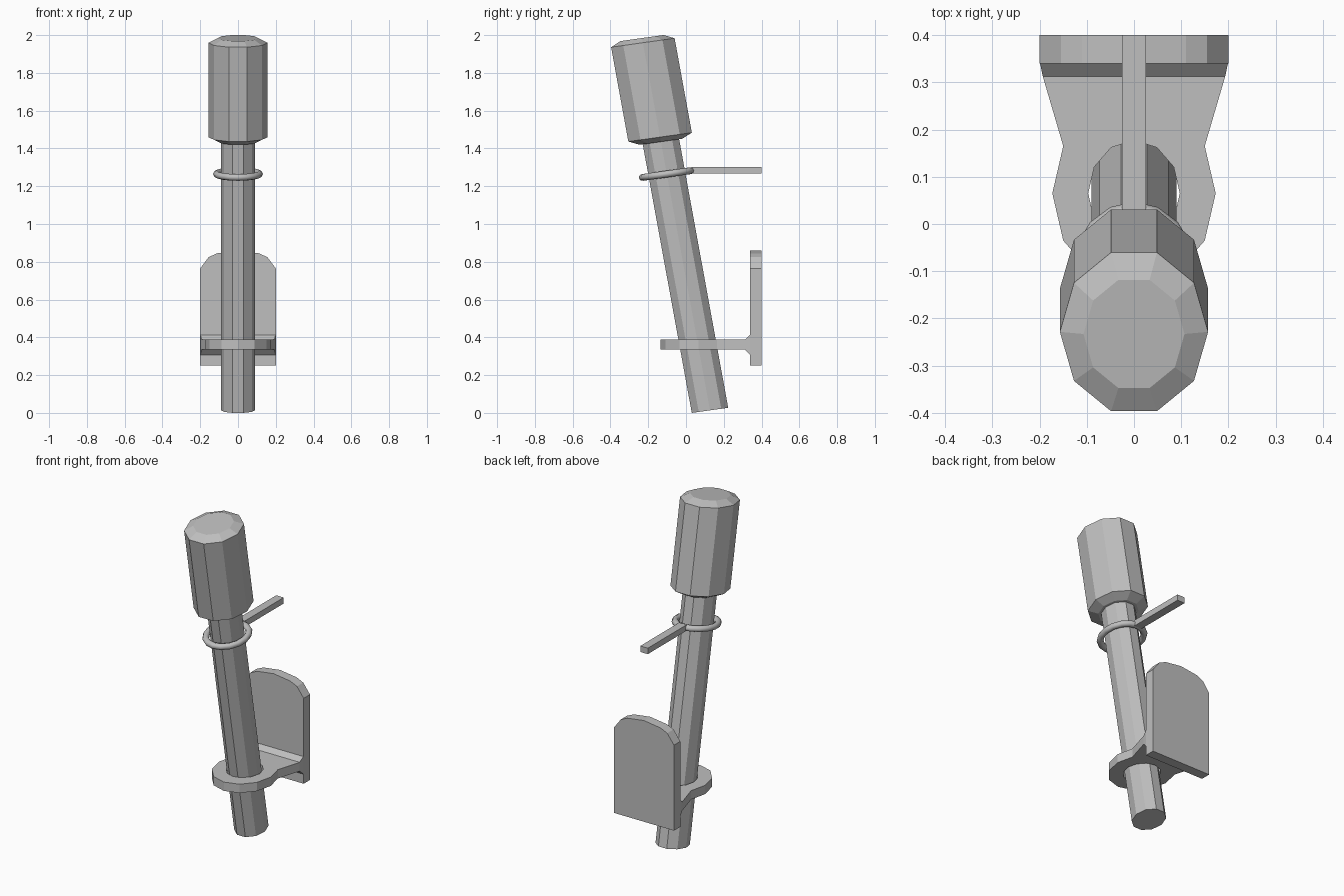
import bpy
import bmesh
from math import cos, sin, tau, radians
from mathutils import Matrix, Vector

if "Cube" in bpy.data.objects:
    bpy.data.objects.remove(bpy.data.objects["Cube"])

GREY = (0.52, 0.52, 0.52, 1)
mat = bpy.data.materials.new("plain grey")
mat.use_nodes = True
mat.diffuse_color = GREY
mat.node_tree.nodes["Principled BSDF"].inputs["Base Color"].default_value = GREY

# Leaning frame of the torch, slightly stretched from front to back
STRETCH = 1.14
LEAN = (Matrix.Translation((0, 0.127, 0.0135))
        @ Matrix.Diagonal((1, STRETCH, 1, 1))
        @ Matrix.Rotation(radians(9.1), 4, 'X'))


def finish(name, bm, matrix=Matrix(), smooth=False):
    bm.transform(matrix)
    bmesh.ops.recalc_face_normals(bm, faces=bm.faces)
    for f in bm.faces:
        f.smooth = smooth
    mesh = bpy.data.meshes.new(name)
    bm.to_mesh(mesh)
    bm.free()
    mesh.materials.append(mat)
    obj = bpy.data.objects.new(name, mesh)
    bpy.context.collection.objects.link(obj)
    return obj


def ring(bm, n, rx, ry, centre):
    return [bm.verts.new(Vector(centre) + Vector((rx * cos(tau * i / n), ry * sin(tau * i / n), 0)))
            for i in range(n)]


def lathe(name, profile, n):
    """Capped turned part from (radius, height) pairs, in the leaning frame."""
    bm = bmesh.new()
    rings = [ring(bm, n, r, r, (0, 0, z)) for r, z in profile]
    for a, b in zip(rings, rings[1:]):
        for i in range(n):
            j = (i + 1) % n
            bm.faces.new((a[i], a[j], b[j], b[i]))
    bm.faces.new(rings[0][::-1])
    bm.faces.new(rings[-1])
    return finish(name, bm, LEAN)


def extrude_all(bm, offset):
    geom = bmesh.ops.extrude_face_region(bm, geom=bm.faces[:], use_keep_orig=True)["geom"]
    verts = [g for g in geom if isinstance(g, bmesh.types.BMVert)]
    bmesh.ops.translate(bm, verts=verts, vec=offset)


# Torch: shaft and chamfered head
lathe("shaft", [(0.09, 0), (0.09, 1.45)], 10)
lathe("head", [(0.105, 1.44), (0.157, 1.465), (0.157, 1.971), (0.107, 1.996)], 10)

# Round collar under the head
bm = bmesh.new()
SEG, SIDES, MAJOR, MINOR = 16, 8, 0.114, 0.018
loops = [[bm.verts.new(((MAJOR + MINOR * cos(tau * j / SIDES)) * cos(tau * i / SEG),
                        (MAJOR + MINOR * cos(tau * j / SIDES)) * sin(tau * i / SEG),
                        1.267 + MINOR * sin(tau * j / SIDES)))
          for j in range(SIDES)] for i in range(SEG)]
for i in range(SEG):
    a, b = loops[i], loops[(i + 1) % SEG]
    for j in range(SIDES):
        k = (j + 1) % SIDES
        bm.faces.new((a[j], b[j], b[k], a[k]))
finish("collar_ring", bm, LEAN, smooth=True)

# Square rod from the collar to the wall
bm = bmesh.new()
bmesh.ops.create_cube(bm, size=1)
finish("wall_rod", bm, Matrix.Translation((0, 0.215, 1.285)) @ Matrix.Diagonal((0.05, 0.37, 0.036, 1)))

# Wall plate with an arched top
half = [(0.2, 0.25), (0.2, 0.765), (0.155, 0.825), (0.11, 0.845)]
outline = half + [(0, 0.86)] + [(-x, z) for x, z in reversed(half)]
bm = bmesh.new()
bm.faces.new([bm.verts.new((x, 0.34, z)) for x, z in outline])
extrude_all(bm, (0, 0.06, 0))
finish("wall_plate", bm)

# Holder: ring around the shaft and a web widening toward the plate
LOW, HIGH, N = 0.335, 0.388, 12
bm = bmesh.new()
centre = (0, 0.065, LOW)
outer = ring(bm, N, 0.173, 0.2, centre)
inner = ring(bm, N, 0.097, 0.112, centre)
for i in range(N):
    j = (i + 1) % N
    bm.faces.new((inner[i], outer[i], outer[j], inner[j]))
back = [bm.verts.new((x, 0.312, LOW)) for x in (-0.193, 0.193)]
bm.faces.new(back + outer[1:6])
extrude_all(bm, (0, 0, HIGH - LOW))
finish("holder_arm", bm)

# Flared joint between arm and plate
bm = bmesh.new()
for x_sign in (-1, 1):
    for x, y, z in ((0.193, 0.312, LOW), (0.193, 0.312, HIGH), (0.2, 0.345, 0.418), (0.2, 0.345, 0.302)):
        bm.verts.new((x_sign * x, y, z))
bmesh.ops.convex_hull(bm, input=bm.verts[:])
bmesh.ops.dissolve_limit(bm, angle_limit=0.01, verts=bm.verts[:], edges=bm.edges[:])
finish("arm_joint", bm)
